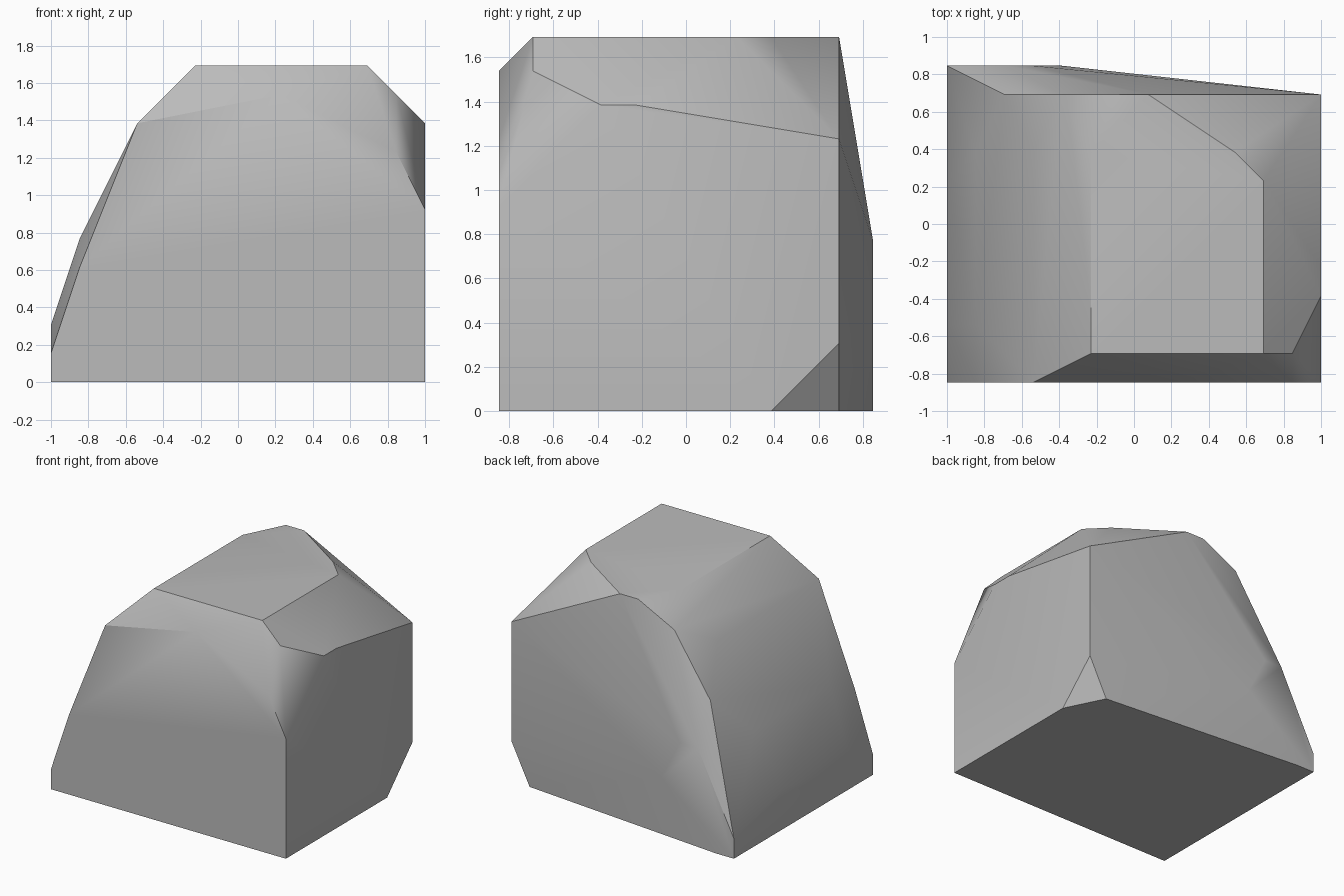
import bpy
import bmesh
import math
from mathutils import Vector

default = bpy.data.objects.get("Cube")
if default:
    bpy.data.objects.remove(default, do_unlink=True)

# The boulder is chipped on a coarse grid of equal steps
STEP = 2 / 13
ORIGIN = Vector((6.5, 5.5, 0))

# Corners of each facet outline, in grid steps
flat_base = [(0, 0, 0), (13, 0, 0), (13, 8, 0), (12, 10, 0), (1, 11, 0), (0, 11, 0)]
front_face = [(0, 0, 1), (1, 0, 4), (3, 0, 9), (8, 0, 10), (12, 0, 8), (13, 0, 6)]
left_side_of_model = [(13, 10, 2), (13, 10, 8), (13, 4, 9), (13, 3, 9), (12, 1, 10)]
top_face = [(5, 1, 11), (11, 1, 11), (11, 7, 11), (10, 8, 11),
            (7, 10, 11), (6, 10, 11), (5, 8, 11)]
back_face = [(4, 10, 10), (2, 10, 7), (2, 11, 5), (3, 11, 5), (4, 11, 3), (0, 11, 1)]
sloping_side = [(0, 2, 2), (0, 7, 2), (1, 2, 5), (1, 8, 5), (3, 8, 9)]


def make_stone_material():
    stone = bpy.data.materials.new("stone grey")
    stone.use_nodes = True
    colour = (0.5, 0.5, 0.5, 1)
    stone.diffuse_color = colour
    shader = stone.node_tree.nodes["Principled BSDF"]
    shader.inputs["Base Color"].default_value = colour
    shader.inputs["Roughness"].default_value = 0.9
    return stone


def wrap_corners(name, outlines):
    """Wrap a convex skin round the corners and merge its coplanar facets."""
    bm = bmesh.new()
    for outline in outlines:
        for corner in outline:
            bm.verts.new((Vector(corner) - ORIGIN) * STEP)
    hull = bmesh.ops.convex_hull(bm, input=bm.verts[:])
    unused = {v for key in ("geom_interior", "geom_unused")
              for v in hull[key] if isinstance(v, bmesh.types.BMVert)}
    bmesh.ops.delete(bm, geom=list(unused), context="VERTS")
    bmesh.ops.dissolve_limit(bm, angle_limit=math.radians(0.5),
                             verts=bm.verts[:], edges=bm.edges[:])
    bmesh.ops.recalc_face_normals(bm, faces=bm.faces[:])
    mesh = bpy.data.meshes.new(name)
    bm.to_mesh(mesh)
    bm.free()
    obj = bpy.data.objects.new(name, mesh)
    bpy.context.collection.objects.link(obj)
    return obj


boulder = wrap_corners("boulder", [flat_base, front_face, left_side_of_model,
                                   top_face, back_face, sloping_side])
boulder.data.materials.append(make_stone_material())

# Soft shading across shallow chips, crisp along the main ridges
bpy.ops.object.select_all(action="DESELECT")
boulder.select_set(True)
bpy.context.view_layer.objects.active = boulder
bpy.ops.object.shade_smooth_by_angle(angle=math.radians(30))
